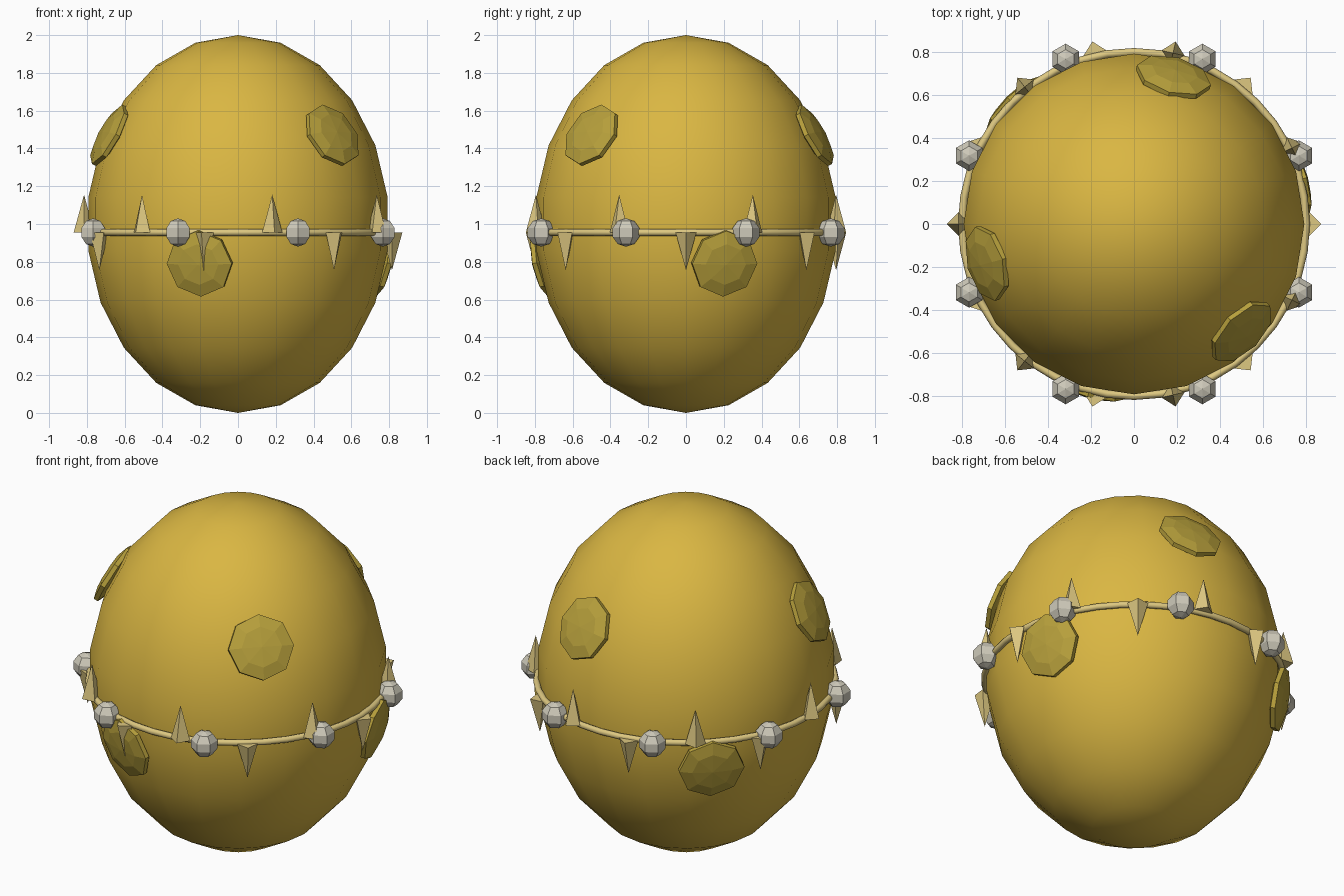
import bpy
from math import radians, sin, cos, pi, tau
from mathutils import Matrix, Vector

if "Cube" in bpy.data.objects:
    bpy.data.objects.remove(bpy.data.objects["Cube"], do_unlink=True)

EGG_RADIUS = 0.8
BAND_Z = 0.955


def material(name, rgb):
    mat = bpy.data.materials.new(name)
    mat.use_nodes = True
    mat.diffuse_color = (*rgb, 1)
    mat.node_tree.nodes["Principled BSDF"].inputs["Base Color"].default_value = (*rgb, 1)
    return mat


gold = material("gold", (0.70, 0.47, 0.055))
olive_gold = material("olive gold", (0.48, 0.355, 0.045))
pale_gold = material("pale gold", (0.73, 0.58, 0.22))
silver = material("warm silver", (0.62, 0.59, 0.49))


def finish(name, mat, smooth=False):
    obj = bpy.context.object
    obj.name = name
    obj.data.name = name
    obj.data.materials.append(mat)
    if smooth:
        bpy.ops.object.shade_smooth()
    return obj


# Egg body
bpy.ops.mesh.primitive_uv_sphere_add(segments=20, ring_count=11, radius=1, location=(0, 0, 1))
egg = finish("egg_body", gold, smooth=True)
egg.scale = (EGG_RADIUS, EGG_RADIUS, 1)

# Cord around the middle
bpy.ops.mesh.primitive_torus_add(location=(0, 0, BAND_Z), major_radius=EGG_RADIUS,
                                 minor_radius=0.018, major_segments=40, minor_segments=8)
finish("cord", pale_gold, smooth=True)

# Faceted beads on the cord
for i in range(8):
    a = tau * (i + 0.5) / 8
    bpy.ops.mesh.primitive_uv_sphere_add(segments=6, ring_count=5, radius=0.075,
                                         location=(0.83 * cos(a), 0.83 * sin(a), BAND_Z))
    finish(f"bead_{i + 1}", silver)

# Four-sided spikes, alternately pointing down and up, one corner outward
for i in range(14):
    a = tau * i / 14
    up = i % 2 == 1
    z = BAND_Z + (0.1 if up else -0.1)
    bpy.ops.mesh.primitive_cone_add(vertices=4, radius1=0.055, radius2=0, depth=0.2,
                                    location=(0.815 * cos(a), 0.815 * sin(a), z),
                                    rotation=(0 if up else pi, 0, a))
    finish(f"spike_{i + 1}", pale_gold)


# Flattened octagonal studs set into the shell
def stud(name, azimuth, tilt):
    a, t = radians(azimuth), radians(tilt)
    bpy.ops.mesh.primitive_uv_sphere_add(segments=8, ring_count=5, radius=1)
    obj = finish(name, olive_gold)
    place = Matrix.Translation(Vector((EGG_RADIUS * cos(t) * cos(a),
                                       EGG_RADIUS * cos(t) * sin(a), 1 + sin(t))))
    turn = Matrix.Rotation(a, 4, "Z") @ Matrix.Rotation(pi / 2 - t, 4, "Y")
    obj.matrix_world = place @ turn @ Matrix.Diagonal((0.187, 0.187, 0.04, 1))


for i in range(3):
    stud(f"upper_stud_{i + 1}", 75 + 120 * i, 28)
    stud(f"lower_stud_{i + 1}", 15 + 120 * i, -12)
